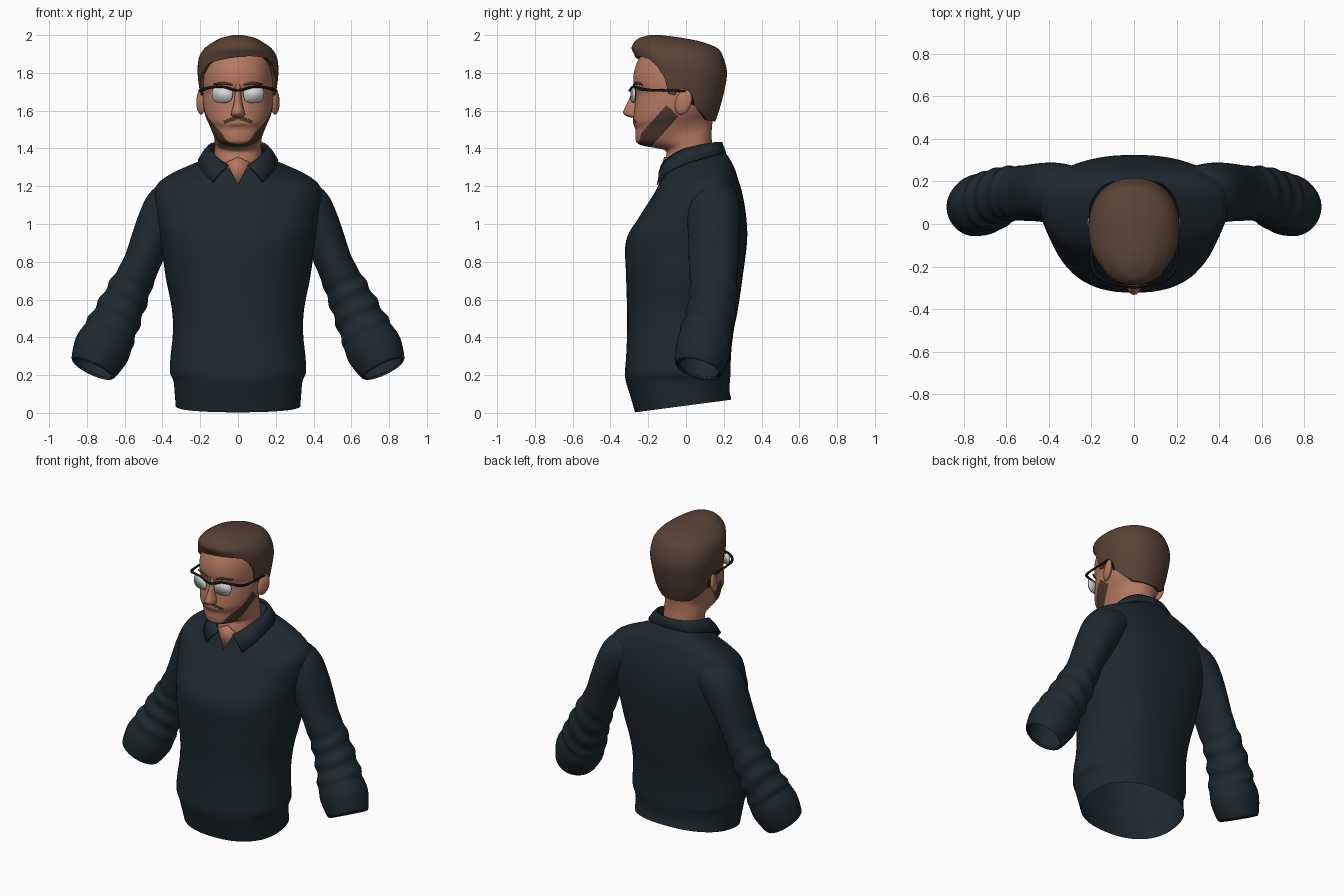
import bpy, bmesh, math
from mathutils import Vector

if "Cube" in bpy.data.objects:
    bpy.data.objects.remove(bpy.data.objects["Cube"])

def material(name, r, g, b):
    m = bpy.data.materials.new(name)
    m.diffuse_color = (r, g, b, 1)
    m.use_nodes = True
    m.node_tree.nodes["Principled BSDF"].inputs["Base Color"].default_value = m.diffuse_color
    return m

NAVY = material("navy knit", 0.0125, 0.0215, 0.0285)
SKIN = material("skin", 0.46, 0.19, 0.12)
HAIR = material("brown hair", 0.100, 0.054, 0.034)
BEARD = material("dark beard", 0.075, 0.040, 0.025)
LIP = material("lips", 0.33, 0.11, 0.075)
BLACK = material("black frame", 0.006, 0.006, 0.008)
LENS = material("pale lens", 0.66, 0.69, 0.69)

def spline(rows, k):
    """Catmull-Rom resampling of a list of tuples."""
    out = []
    for i in range(len(rows) - 1):
        p0, p1 = rows[max(i - 1, 0)], rows[i]
        p2, p3 = rows[i + 1], rows[min(i + 2, len(rows) - 1)]
        for j in range(k):
            t = j / k
            out.append(tuple(0.5 * (2 * b + (c - a) * t + (2 * a - 5 * b + 4 * c - d) * t * t
                                    + (3 * b - a - 3 * c + d) * t ** 3)
                             for a, b, c, d in zip(p0, p1, p2, p3)))
    return out + [tuple(rows[-1])]

def lin(table, x):
    """Linear lookup: first column is the key."""
    if x <= table[0][0]:
        return table[0][1:]
    for a, b in zip(table, table[1:]):
        if x <= b[0]:
            t = (x - a[0]) / max(b[0] - a[0], 1e-9)
            return tuple(p + (q - p) * t for p, q in zip(a[1:], b[1:]))
    return table[-1][1:]

def finish(name, bm, mats, mirror=False, solid=0, offset=-1, angle=50):
    bmesh.ops.recalc_face_normals(bm, faces=bm.faces[:])
    me = bpy.data.meshes.new(name)
    bm.to_mesh(me)
    bm.free()
    ob = bpy.data.objects.new(name, me)
    bpy.context.collection.objects.link(ob)
    for m in mats:
        me.materials.append(m)
    bpy.ops.object.select_all(action='DESELECT')
    ob.select_set(True)
    bpy.context.view_layer.objects.active = ob
    bpy.ops.object.shade_smooth_by_angle(angle=math.radians(angle))
    if mirror:
        ob.modifiers.new("mirror", 'MIRROR')
    if solid:
        s = ob.modifiers.new("thickness", 'SOLIDIFY')
        s.thickness, s.offset = solid, offset
    return ob

def skin_rings(name, rings, mats, closed=True, caps=(False, False), **kw):
    """Bridge equal-sized point rings with quads."""
    bm = bmesh.new()
    vs = [[bm.verts.new(p) for p in r] for r in rings]
    n = len(rings[0])
    for a, b in zip(vs, vs[1:]):
        for i in range(n if closed else n - 1):
            j = (i + 1) % n
            bm.faces.new((a[i], a[j], b[j], b[i]))
    if caps[0]:
        bm.faces.new(vs[0])
    if caps[1]:
        bm.faces.new(vs[-1])
    return finish(name, bm, mats, **kw)

def power(v, n):
    return math.copysign(abs(v) ** (2 / n), v)

def loft(name, rows, mats, seg=64, k=5, n=2.2, **kw):
    """Rows: half width, front y, front z, back y, back z, how far back the widest point is."""
    rings = []
    for w, yf, zf, yb, zb, m in spline([r if len(r) == 6 else r + (.5,) for r in rows], k):
        ring = []
        for i in range(seg):
            a = 2 * math.pi * i / seg
            c = power(math.cos(a), n)
            f = m - m * c if c > 0 else m - (1 - m) * c
            ring.append((w * power(math.sin(a), n), yf + (yb - yf) * f, zf + (zb - zf) * f))
        rings.append(ring)
    return skin_rings(name, rings, mats, **kw)

def tube(name, path, mats, ref, seg=10, k=4, ripple=None, **kw):
    """Path rows are (x, y, z, radius, radius across)."""
    pts = spline(path, k)
    rings = []
    for i, p in enumerate(pts):
        c = Vector(p[:3])
        t = (Vector(pts[min(i + 1, len(pts) - 1)][:3]) - Vector(pts[max(i - 1, 0)][:3])).normalized()
        u = Vector(ref).cross(t).normalized()
        v = t.cross(u)
        ring = []
        for j in range(seg):
            a = 2 * math.pi * j / seg
            m = 1 + (ripple(c.z, a) if ripple else 0)
            ring.append(c + (u * math.cos(a) * p[3] + v * math.sin(a) * p[4]) * m)
        rings.append(ring)
    return skin_rings(name, rings, mats, **kw)

# Sweater body, open at the hem
loft("sweater_body", [
    (.330, -.270, .003, .240, .070), (.335, -.295, .090, .230, .120),
    (.342, -.318, .165, .233, .175), (.360, -.323, .215, .236, .215),
    (.357, -.317, .300, .238, .300), (.345, -.312, .420, .250, .420, .52),
    (.350, -.312, .550, .275, .550, .54), (.383, -.317, .720, .300, .720, .58),
    (.410, -.318, .910, .324, .920, .62), (.435, -.252, 1.03, .316, 1.06, .64),
    (.445, -.195, 1.12, .296, 1.17, .64), (.425, -.167, 1.165, .275, 1.24, .62),
    (.350, -.147, 1.205, .255, 1.30, .6), (.235, -.130, 1.245, .225, 1.355, .55),
    (.165, -.118, 1.275, .198, 1.390), (.150, -.112, 1.290, .185, 1.410)],
    [NAVY], n=2.3, caps=(False, True))

# Sleeves with bunched folds and a turned cuff
def folds(z, a):
    if z > 0.76 or z < 0.40:
        return 0
    amp = 0.05 * min(1, (0.76 - z) / 0.1, (z - 0.40) / 0.03)
    return amp * math.sin(62 * z + 1.3 * math.cos(a) + 0.8 * math.sin(2 * a))

tube("sleeve", [
    (.200, .120, 1.15, .085, .115), (.290, .135, 1.135, .115, .135),
    (.360, .145, 1.085, .133, .142),
    (.415, .148, 1.00, .122, .140), (.465, .148, .900, .106, .135), (.515, .145, .780, .098, .130),
    (.575, .145, .650, .112, .125), (.635, .130, .520, .127, .130),
    (.685, .105, .410, .140, .138), (.722, .090, .335, .150, .145),
    (.762, .070, .250, .130, .130), (.771, .065, .231, .115, .116)], [NAVY], (0, 1, 0), seg=40, k=10,
    ripple=folds, mirror=True, solid=.014)

# Folded collar: upper edge and lower edge from front point to centre back
collar = spline([
    (.050, -.126, 1.310, .132, -.143, 1.220), (.100, -.095, 1.345, .185, -.095, 1.275),
    (.142, -.020, 1.390, .205, .000, 1.320), (.150, .070, 1.415, .195, .100, 1.350),
    (.105, .155, 1.430, .130, .182, 1.370), (0, .185, 1.432, 0, .207, 1.375)], 5)
strips = []
for c in collar:
    top, low = Vector(c[:3]), Vector(c[3:])
    strips.append([top, (top + low) / 2 + Vector((0, -.004, .008)), low])
skin_rings("collar", strips, [NAVY], closed=False, mirror=True, solid=.014, offset=0)

# Head and neck, with beard, moustache and lips picked by position
head = loft("head", [
    (.130, -.118, 1.24, .160, 1.30), (.125, -.112, 1.33, .145, 1.38),
    (.123, -.106, 1.385, .136, 1.45), (.124, -.160, 1.402, .136, 1.49),
    (.127, -.222, 1.413, .138, 1.52), (.135, -.260, 1.430, .142, 1.55),
    (.147, -.268, 1.460, .150, 1.58), (.161, -.268, 1.500, .160, 1.60),
    (.174, -.280, 1.535, .170, 1.62), (.182, -.278, 1.580, .180, 1.64),
    (.186, -.270, 1.640, .190, 1.67), (.187, -.263, 1.690, .195, 1.70),
    (.187, -.278, 1.745, .200, 1.75), (.183, -.274, 1.810, .195, 1.81),
    (.165, -.245, 1.880, .180, 1.88), (.110, -.180, 1.940, .100, 1.94)],
    [SKIN, BEARD, LIP], seg=180, k=12, n=2.15, caps=(True, True))
for f in head.data.polygons:
    x, y, z = f.center
    across = (y + .08) * .743 - (z - 1.6) * .669
    along = -(y + .08) * .669 - (z - 1.6) * .743
    front = -.037 + max(0, along - .19) * .45
    if front < across < .05 and -.005 < along < .27:
        f.material_index = 1
    elif y < -.2 and abs(x) < .075 and abs(z - (1.565 - .35 * abs(x))) < .011:
        f.material_index = 1
    elif y < -.2 and abs(x) < .045 and abs(z - 1.522) < .008:
        f.material_index = 2

# Nose
loft("nose", [
    (.012, -.285, 1.563, -.24, 1.563), (.034, -.312, 1.570, -.23, 1.572),
    (.034, -.333, 1.590, -.23, 1.600), (.023, -.314, 1.635, -.23, 1.640),
    (.017, -.290, 1.690, -.23, 1.690), (.016, -.280, 1.740, -.23, 1.740)],
    [SKIN], seg=20, n=2, caps=(True, True))

# Open neck showing in the collar
bm = bmesh.new()
bm.faces.new([bm.verts.new(p) for p in
              ((-.062, -.120, 1.325), (0, -.152, 1.208), (.062, -.120, 1.325), (0, -.112, 1.355))])
finish("neck_opening", bm, [SKIN], solid=.008, offset=0)

# Ears
bm = bmesh.new()
bmesh.ops.create_uvsphere(bm, u_segments=20, v_segments=14, radius=1)
for v in bm.verts:
    v.co = (.196 + .022 * v.co.x + .012 * v.co.y, -.014 + .044 * v.co.y + .012 * v.co.z,
            1.645 + .066 * v.co.z)
finish("ear", bm, [SKIN], mirror=True)

# Hair: its lower rim follows hairline, sideburn, ear and nape
hairline = [(-.26, 1.885), (-.19, 1.86), (-.12, 1.78), (-.108, 1.69), (-.065, 1.68),
            (-.052, 1.72), (.015, 1.71), (.03, 1.64), (.155, 1.548), (.25, 1.538)]
shape = spline([
    (1.53, .145, -.20, .150), (1.60, .183, -.22, .175), (1.70, .202, -.24, .202),
    (1.80, .214, -.255, .217), (1.88, .207, -.268, .198), (1.93, .177, -.288, .168),
    (1.965, .128, -.272, .080), (1.985, .090, -.245, -.020), (2.0, .025, -.195, -.130)], 6)
SEG, LEVELS = 120, 30
rings = [[] for _ in range(LEVELS + 2)]
for i in range(SEG):
    a = 2 * math.pi * i / SEG
    sx, cy = power(math.sin(a), 2.2), power(math.cos(a), 2.2)
    y0 = -.025 - .235 * cy
    low = lin(hairline, y0)[0] + (.02 * sx if y0 < -.15 else 0)
    for j in range(LEVELS + 1):
        z = low + (2.0 - low) * math.sin(math.pi / 2 * j / LEVELS)
        w, yf, yb = lin(shape, z)
        mid, ry = (yf + yb) / 2, (yb - yf) / 2
        if j == 0:
            rings[0].append((w * sx * .84, mid - ry * cy * .84, z + .008))
        rings[j + 1].append((w * sx, mid - ry * cy, z))
skin_rings("hair", rings, [HAIR], caps=(False, True))

# Eyebrows
tube("eyebrow", [(.030, -.274, 1.736, .004, .004), (.080, -.266, 1.746, .007, .007),
                 (.130, -.232, 1.738, .004, .004)], [BEARD], (0, 0, 1), mirror=True, caps=(True, True))

# Spectacles: lenses, thin rims, brow bar with side arms
outline = []
for i in range(33):
    a = 2 * math.pi * i / 32
    z = power(math.sin(a), 3)
    x = .083 + (.053 + .004 * z) * power(math.cos(a), 3)
    outline.append((x, -.298 + .22 * x, 1.685 + .042 * z))
bm = bmesh.new()
bm.faces.new([bm.verts.new(p) for p in outline[:-1]])
finish("lens", bm, [LENS], mirror=True, solid=.006, offset=0)
tube("lens_rim", [p + (.002, .002) for p in outline], [BLACK], (0, 1, 0), seg=6, k=1, mirror=True)
tube("glasses_frame", [p + (r, r) for p, r in (
    ((0, -.300, 1.706), .006), ((.030, -.294, 1.712), .007), ((.080, -.282, 1.726), .006),
    ((.138, -.264, 1.724), .007), ((.180, -.232, 1.714), .009), ((.199, -.170, 1.708), .007),
    ((.203, -.030, 1.705), .006), ((.198, .020, 1.690), .006), ((.192, .038, 1.630), .006))],
    [BLACK], (0, 0, 1), mirror=True, caps=(False, True))
